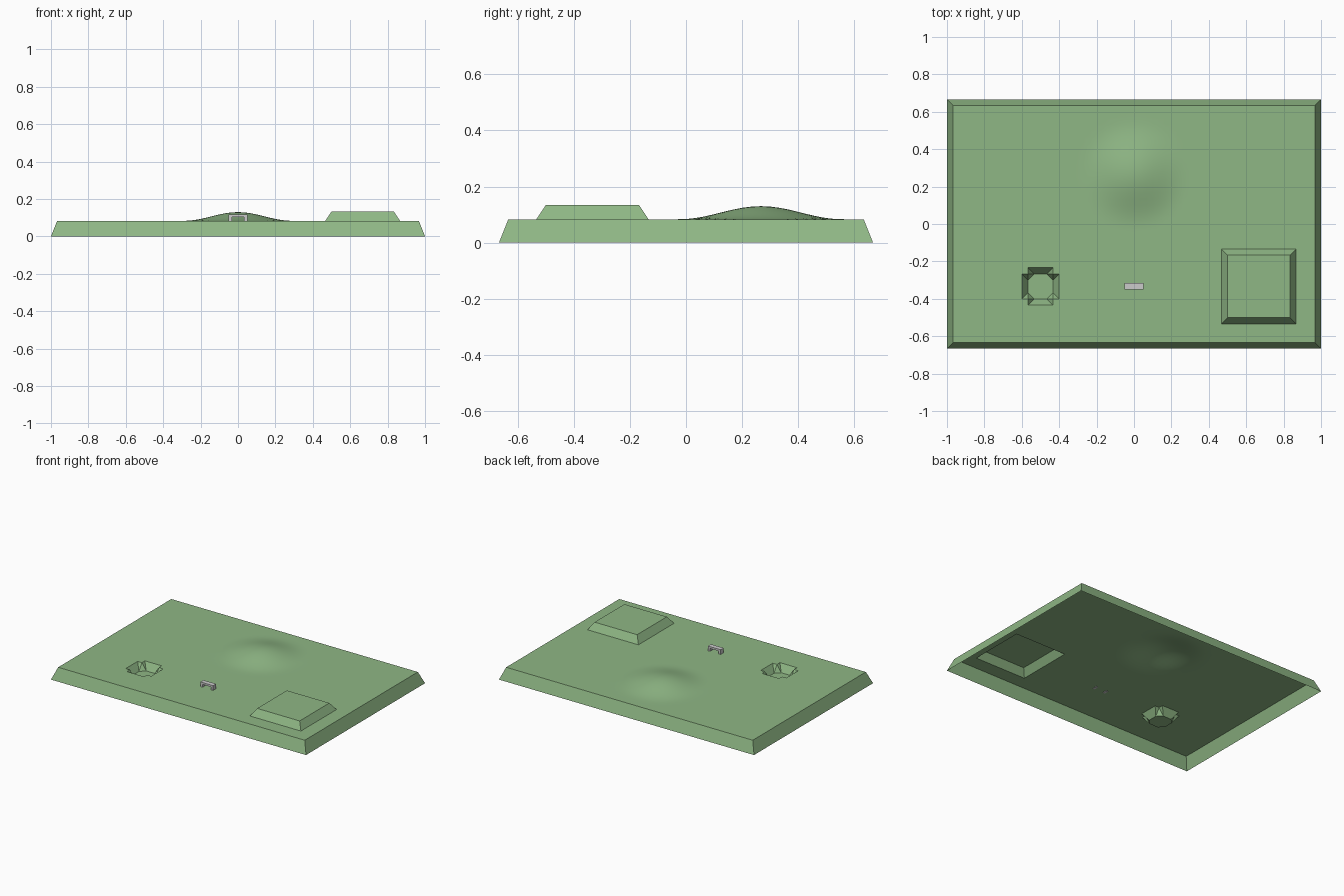
import bpy, bmesh, math

if "Cube" in bpy.data.objects:
    bpy.data.objects.remove(bpy.data.objects["Cube"])

U = 1 / 30            # one terrain cell
NX, NY = 30, 20       # half size in cells
TOP, STEP = 2.5, 1.5  # plain height, plateau/pit height in cells


def paint(obj, name, rgb):
    mat = bpy.data.materials.new(name)
    mat.diffuse_color = (*rgb, 1)
    mat.use_nodes = True
    mat.node_tree.nodes["Principled BSDF"].inputs["Base Color"].default_value = mat.diffuse_color
    obj.data.materials.append(mat)


def finish(bm, name):
    mesh = bpy.data.meshes.new(name)
    bm.to_mesh(mesh)
    bm.free()
    obj = bpy.data.objects.new(name, mesh)
    bpy.context.collection.objects.link(obj)
    return obj


def height(x, y):
    # skirt around the border
    if abs(x) == NX or abs(y) == NY:
        return 0
    # square plateau
    if max(abs(x - 20), abs(y + 10)) <= 5:
        return TOP + STEP
    # small pit
    if math.hypot(x + 15, y + 10) < 2.5:
        return TOP - STEP
    # smooth round hill
    r = math.hypot(x, y - 8) / 8.7
    return TOP + (0.7 * (1 + math.cos(math.pi * r)) if r < 1 else 0)


# Terrain sheet, open below
bm = bmesh.new()
v = {(x, y): bm.verts.new((x * U, y * U, height(x, y) * U))
     for x in range(-NX, NX + 1) for y in range(-NY, NY + 1)}
for x in range(-NX, NX):
    for y in range(-NY, NY):
        a, b, c, d = v[x, y], v[x + 1, y], v[x + 1, y + 1], v[x, y + 1]
        diff = a.co.z + c.co.z - b.co.z - d.co.z
        if abs(diff) < 1e-6:
            bm.faces.new((a, b, c, d))
            continue
        # ridges fold outward, the pit folds inward
        in_pit = max(abs(x + 15), abs(y + 10)) < 5
        if (diff > 0) != in_pit:
            bm.faces.new((a, b, c))
            bm.faces.new((a, c, d))
        else:
            bm.faces.new((a, b, d))
            bm.faces.new((b, c, d))
terrain = finish(bm, "terrain")
paint(terrain, "grass", (0.275, 0.475, 0.235))
bpy.context.view_layer.objects.active = terrain
terrain.select_set(True)
bpy.ops.object.shade_smooth_by_angle(angle=math.radians(25))

# Small grey bridge: arch profile extruded in depth, feet sunk slightly
bm = bmesh.new()
profile = [(-1.5, -0.08), (-1, -0.08), (-1, 0.6), (1, 0.6),
           (1, -0.08), (1.5, -0.08), (1.5, 1), (-1.5, 1)]
face = bm.faces.new([bm.verts.new((x * U, -10.5 * U, (TOP + z) * U)) for x, z in profile])
ext = bmesh.ops.extrude_face_region(bm, geom=[face])
bmesh.ops.translate(bm, vec=(0, U, 0),
                    verts=[g for g in ext["geom"] if isinstance(g, bmesh.types.BMVert)])
bmesh.ops.recalc_face_normals(bm, faces=bm.faces)
finish(bm, "bridge")
